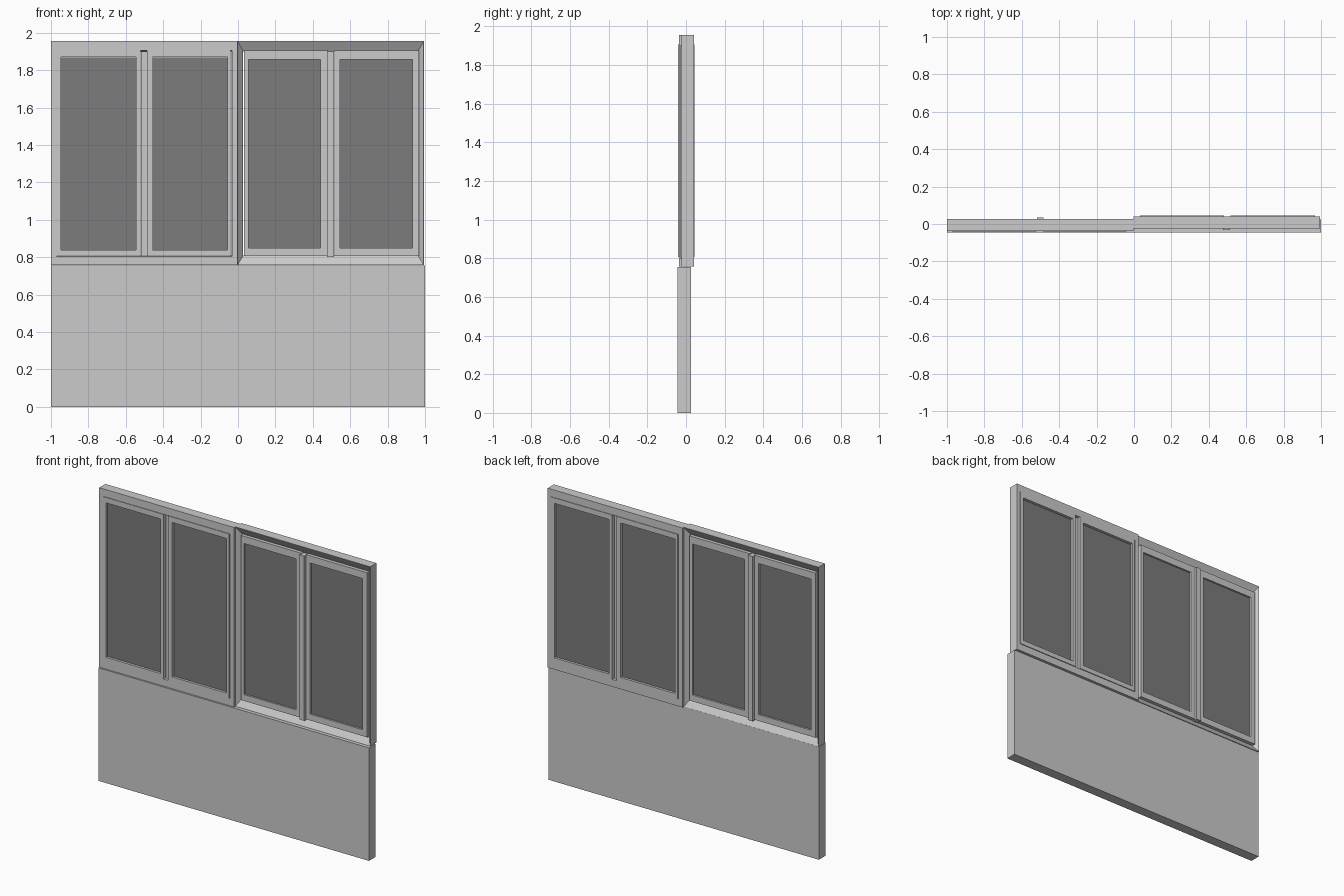
import bpy, bmesh

if "Cube" in bpy.data.objects:
    bpy.data.objects.remove(bpy.data.objects["Cube"])

CX, CY = -0.003, 0.002      # the right half is the left half turned 180 degrees about this axis

glass_mat = bpy.data.materials.new("dark_glass")
glass_mat.diffuse_color = (0.2, 0.2, 0.2, 1)
glass_mat.use_nodes = True
glass_mat.node_tree.nodes["Principled BSDF"].inputs["Base Color"].default_value = glass_mat.diffuse_color


def finish(name, bm, turned=False, mat=None):
    if turned:
        for v in bm.verts:
            v.co.x, v.co.y = 2 * CX - v.co.x, 2 * CY - v.co.y
    bmesh.ops.recalc_face_normals(bm, faces=bm.faces[:])
    me = bpy.data.meshes.new(name)
    bm.to_mesh(me)
    bm.free()
    ob = bpy.data.objects.new(name, me)
    bpy.context.collection.objects.link(ob)
    if mat:
        me.materials.append(mat)
    return ob


def box(name, lo, hi, turned=False, mat=None):
    bm = bmesh.new()
    bmesh.ops.create_cube(bm, size=1)
    for v in bm.verts:
        for i in range(3):
            v.co[i] = lo[i] + (v.co[i] + 0.5) * (hi[i] - lo[i])
    return finish(name, bm, turned, mat)


def ring(name, outer, inner, profile, turned=False):
    """Rectangular frame: profile (t, y) swept from outer rect (t=0) to inner rect (t=1)."""
    bm = bmesh.new()
    loops = []
    for t, y in profile:
        x0, x1, z0, z1 = [a + (b - a) * t for a, b in zip(outer, inner)]
        loops.append([bm.verts.new((x, y, z)) for x, z in
                      ((x0, z0), (x1, z0), (x1, z1), (x0, z1))])
    for a, b in zip(loops, loops[1:] + loops[:1]):
        for i in range(4):
            j = (i + 1) % 4
            bm.faces.new((a[i], a[j], b[j], b[i]))
    return finish(name, bm, turned)


# solid lower panel
box("lower_panel", (-1, -0.045, 0), (1, 0.025, 0.755))

for side, turned in (("left", False), ("right", True)):
    # outer frame: flat on one side, splayed reveal on the other
    ring(side + "_frame", (-1, CX, 0.757, 1.956), (-0.968, -0.034, 0.809, 1.901),
         [(0, -0.037), (0.92, -0.037), (1, -0.005), (0.03, 0.028), (0, 0.028)], turned)
    # mullion between the two sashes
    box(side + "_mullion", (-0.518, -0.022, 0.80), (-0.483, 0.036, 1.901), turned)
    # sash edges, then the edges of the narrow rear stop around the glass
    for n, (x0, x1, gx0, gx1) in enumerate(((-0.973, -0.521, -0.939, -0.552),
                                            (-0.487, -0.039, -0.448, -0.062)), 1):
        # sash with a straight front opening and a narrower rear stop
        ring(f"{side}_sash_{n}", (x0, x1, 0.806, 1.906), (gx0, gx1, 0.848, 1.858),
             [(0, -0.041), (0.75, -0.041), (0.75, -0.022), (1, -0.022),
              (1, 0.021), (0, 0.021)], turned)
        # glass pane
        box(f"{side}_glass_{n}", (gx0 - 0.007, -0.0255, 0.838),
            (gx1 + 0.007, 0.009, 1.867), turned, glass_mat)
